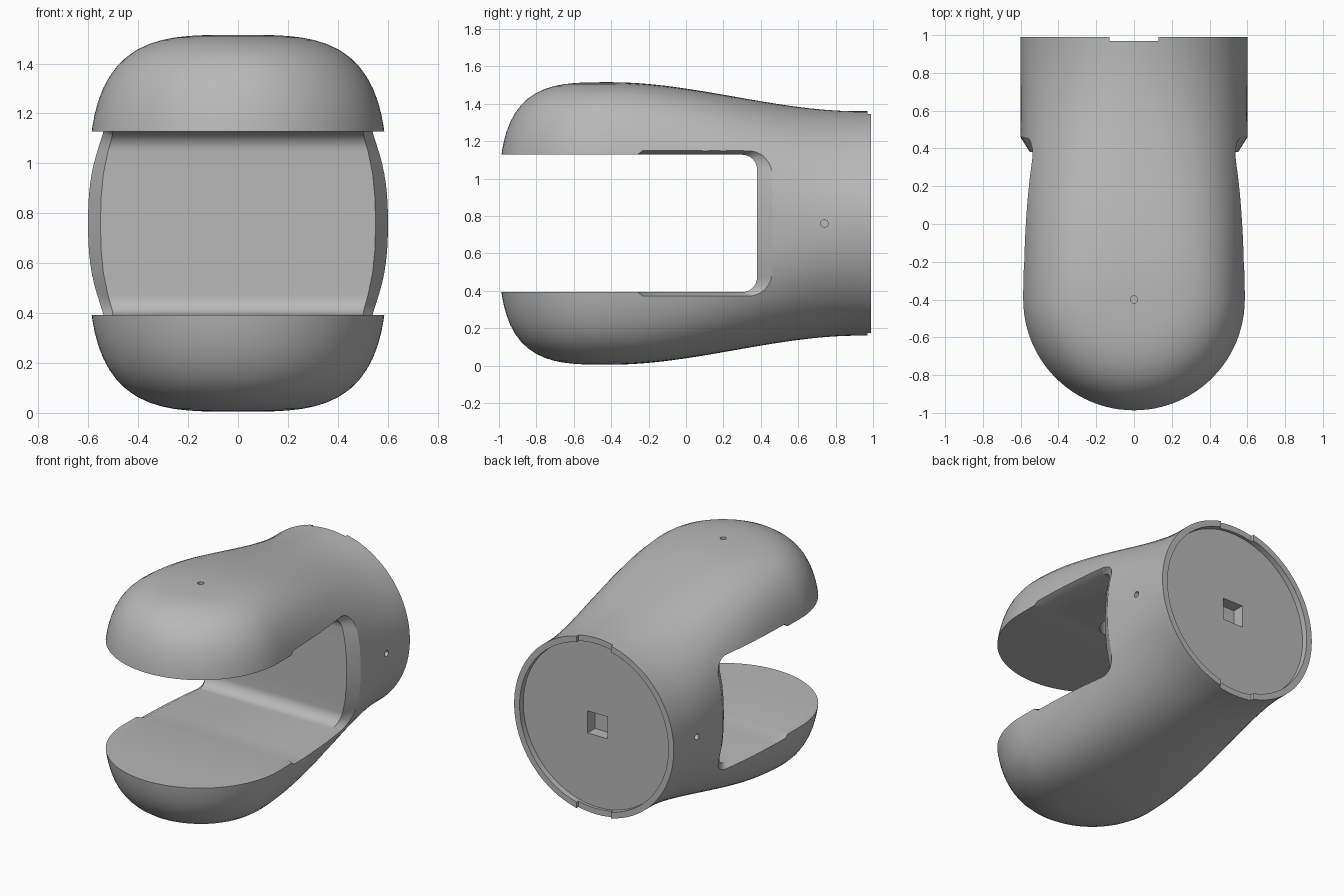
import bpy, bmesh
from math import sin, cos, pi
from mathutils import Vector

if "Cube" in bpy.data.objects:
    bpy.data.objects.remove(bpy.data.objects["Cube"])

MID, W, NOSE_Y, BACK_Y = 0.76, 0.601, -0.4, 0.99

grey = bpy.data.materials.new("plain_grey")
grey.use_nodes = True
colour = (0.48, 0.48, 0.48, 1)
grey.diffuse_color = colour
grey.node_tree.nodes["Principled BSDF"].inputs["Base Color"].default_value = colour


def section(y):
    """Half height and roundness exponent of the body at y."""
    t = min(max((y - NOSE_Y) / 1.32, 0), 1)
    s = t * t * (3 - 2 * t)
    return 0.755 - 0.155 * s, 3.5 - 1.5 * s


def ring_point(y, a):
    h, p = section(y)
    c, s = cos(a), sin(a)
    r = (abs(c / W) ** p + abs(s / h) ** p) ** (-1 / p)
    return r * c, MID + r * s


def side_x(y, dz):
    """Half width of the body surface at y and height dz from the middle."""
    h, p = section(y)
    return W * (1 - (abs(dz) / h) ** p) ** (1 / p)


def add_grid(bm, rows, closed):
    verts = [[bm.verts.new(co) for co in row] for row in rows]
    n = len(rows[0])
    for a, b in zip(verts, verts[1:]):
        for i in range(n if closed else n - 1):
            j = (i + 1) % n
            bm.faces.new((a[i], a[j], b[j], b[i]))
    return verts


def finish(bm, name):
    bmesh.ops.remove_doubles(bm, verts=bm.verts, dist=1e-5)
    bmesh.ops.dissolve_degenerate(bm, edges=bm.edges, dist=1e-5)
    bmesh.ops.recalc_face_normals(bm, faces=bm.faces)
    mesh = bpy.data.meshes.new(name)
    bm.to_mesh(mesh)
    bm.free()
    obj = bpy.data.objects.new(name, mesh)
    bpy.context.collection.objects.link(obj)
    mesh.materials.append(grey)
    return obj


# Body: revolved nose joined to a loft that becomes round at the back
HALF, TURN, STEPS = 48, 48, 36
bm = bmesh.new()
half = [ring_point(NOSE_Y, -pi / 2 + pi * i / HALF) for i in range(HALF + 1)]
add_grid(bm, [[(r * cos(pi * k / TURN), NOSE_Y - r * sin(pi * k / TURN), z)
               for r, z in half] for k in range(TURN + 1)], False)
rows = []
for k in range(STEPS + 1):
    y = NOSE_Y + (BACK_Y - NOSE_Y) * k / STEPS
    pts = [ring_point(y, -pi / 2 + pi * i / HALF) for i in range(2 * HALF)]
    rows.append([(x, y, z) for x, z in pts])
loft = add_grid(bm, rows, True)
bm.faces.new(loft[-1])
body = finish(bm, "clamp_body")


# Jaw opening: rounded U slot, flared where it meets the sides
def slot_profile(back, height, radius, inner_height):
    top = [(-1.2, inner_height), (-0.26, inner_height)]
    top += [(y, height) for y in (-0.23, -0.1, 0, 0.1, 0.2)]
    for i in range(11):
        t = pi / 2 * i / 10
        top.append((back - radius + radius * sin(t), height - radius + radius * cos(t)))
    top += [(back, 0.2), (back, 0.1)]
    return top + [(back, 0)] + [(y, -z) for y, z in reversed(top)]


INNER_H = 0.3675
inner = slot_profile(0.38, INNER_H, 0.08, INNER_H)
outer = slot_profile(0.465, 0.39, 0.13, INNER_H)


def slot_loop(profile, sign, offset=None):
    return [(sign * (0.8 if offset is None else side_x(y, z) + offset), y, MID + z)
            for y, z in profile]


bm = bmesh.new()
loops = add_grid(bm, [slot_loop(outer, -1), slot_loop(outer, -1, 0.003),
                      slot_loop(inner, -1, -0.05), slot_loop(inner, 1, -0.05),
                      slot_loop(outer, 1, 0.003), slot_loop(outer, 1)], True)
bm.faces.new(loops[0])
bm.faces.new(loops[-1])
cutters = [finish(bm, "slot_cutter")]


def rod(name, start, end, radius, sides=32):
    a, b = Vector(start), Vector(end)
    bm = bmesh.new()
    bmesh.ops.create_cone(bm, cap_ends=True, segments=sides, radius1=radius,
                          radius2=radius, depth=(b - a).length)
    bm.transform((b - a).to_track_quat("Z", "Y").to_matrix().to_4x4())
    bmesh.ops.translate(bm, verts=bm.verts, vec=(a + b) / 2)
    cutters.append(finish(bm, name))


def box(name, centre, size):
    bm = bmesh.new()
    bmesh.ops.create_cube(bm, size=1)
    bmesh.ops.scale(bm, verts=bm.verts, vec=size)
    bmesh.ops.translate(bm, verts=bm.verts, vec=centre)
    cutters.append(finish(bm, name))


# Holes, back recess, square socket and rim notches
rod("jaw_hole_cutter", (0, -0.13, 1.0), (0, -0.13, 1.36), 0.127, 48)
rod("top_pin_cutter", (0, NOSE_Y, 1.44), (0, NOSE_Y, 1.6), 0.02, 16)
for sign in (-1, 1):
    rod("side_pin_cutter", (sign * 0.53, 0.74, MID), (sign * 0.7, 0.74, MID), 0.02, 16)
rod("recess_cutter", (0, 0.95, MID), (0, 1.1, MID), 0.56, 96)
box("socket_cutter", (0, 0.95, MID), (0.15, 0.16, 0.15))
for sign in (-1, 1):
    box("notch_cutter", (0, 1.07, MID + sign * 0.6), (0.26, 0.2, 0.2))

bpy.ops.object.select_all(action="DESELECT")
bpy.context.view_layer.objects.active = body
body.select_set(True)
for cutter in cutters:
    cutter.hide_render = True
    mod = body.modifiers.new(cutter.name, "BOOLEAN")
    mod.operation = "DIFFERENCE"
    mod.solver = "EXACT"
    mod.object = cutter
    bpy.ops.object.modifier_apply(modifier=mod.name)
    bpy.data.objects.remove(cutter)

bpy.ops.object.shade_smooth_by_angle(angle=0.5)
